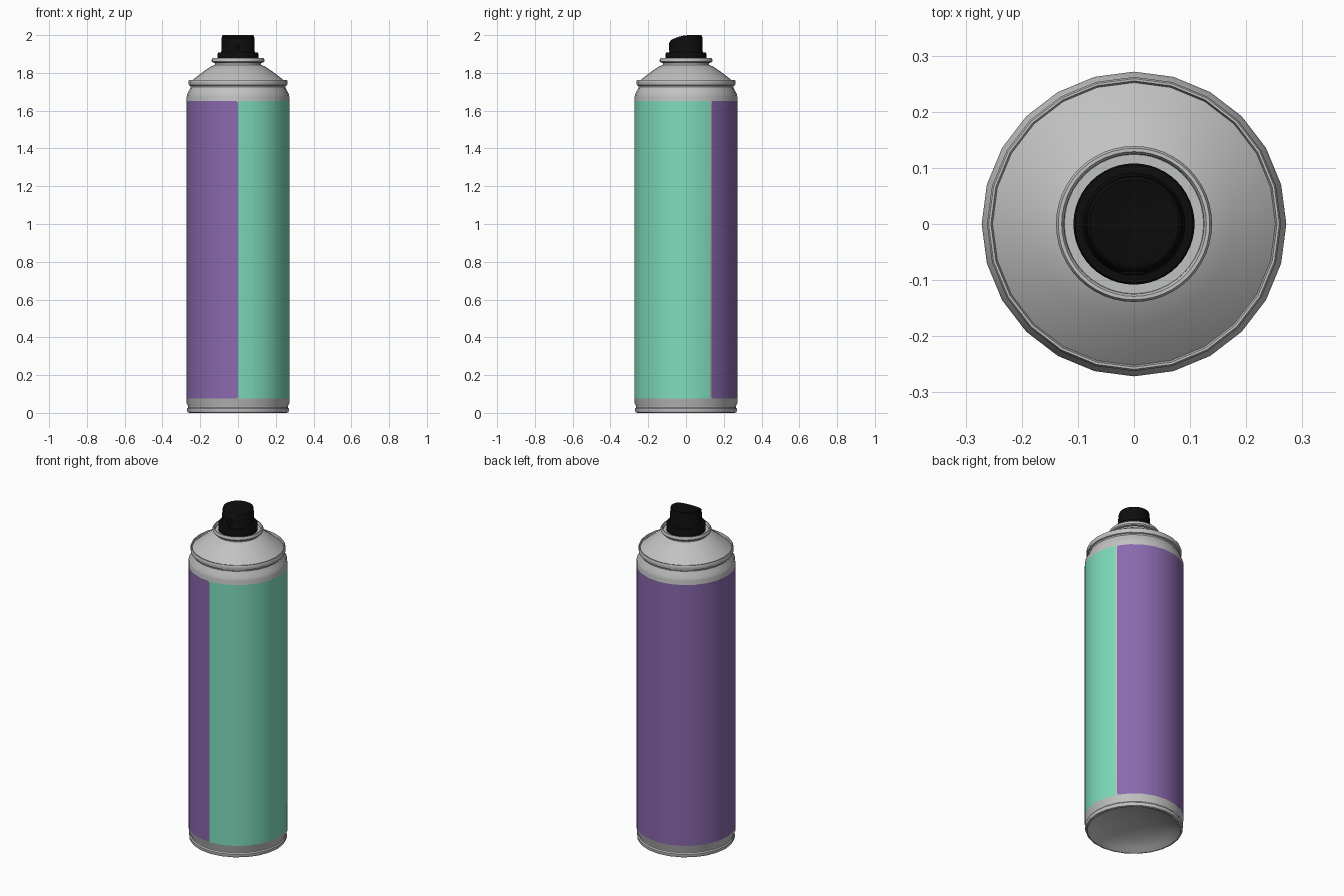
import bpy, bmesh, math

if "Cube" in bpy.data.objects:
    bpy.data.objects.remove(bpy.data.objects["Cube"])

SIDES = 24
STEP = 2 * math.pi / SIDES


def material(name, rgb):
    m = bpy.data.materials.new(name)
    m.diffuse_color = (*rgb, 1)
    m.use_nodes = True
    m.node_tree.nodes["Principled BSDF"].inputs["Base Color"].default_value = m.diffuse_color
    return m


METAL = material("brushed_metal_grey", (0.53, 0.54, 0.53))
PURPLE = material("label_purple", (0.25, 0.14, 0.42))
GREEN = material("label_mint", (0.21, 0.72, 0.50))
BLACK = material("cap_black", (0.004, 0.004, 0.004))


def finish(name, bm, mat, angle=35):
    me = bpy.data.meshes.new(name)
    bm.to_mesh(me)
    bm.free()
    me.materials.append(mat)
    ob = bpy.data.objects.new(name, me)
    bpy.context.collection.objects.link(ob)
    me.shade_smooth()
    me.set_sharp_from_angle(angle=math.radians(angle))
    return ob


def lathe(name, profile, mat, sides=SIDES, shape=None, angle=35):
    """Spin (radius, z) points about z; shape(x, y, z) may adjust the height."""
    bm = bmesh.new()
    rings = []
    for r, z in profile:
        ring = []
        for i in range(1 if r == 0 else sides):
            a = 2 * math.pi * i / sides
            x, y = r * math.cos(a), r * math.sin(a)
            ring.append(bm.verts.new((x, y, shape(x, y, z) if shape else z)))
        rings.append(ring)
    for lo, hi in zip(rings, rings[1:]):
        for i in range(sides):
            j = (i + 1) % sides
            if len(lo) == 1:
                bm.faces.new((lo[0], hi[j], hi[i]))
            elif len(hi) == 1:
                bm.faces.new((lo[i], lo[j], hi[0]))
            else:
                bm.faces.new((lo[i], lo[j], hi[j], hi[i]))
    return finish(name, bm, mat, angle)


def label(name, start, end, mat, r=0.2725, z0=0.075, z1=1.652, corner=0.012):
    """Thin wrap over the body facets, with clipped corners at both ends."""
    bm = bmesh.new()
    cols = [(start, corner), (start + 1.5, 0)]
    cols += [(a, 0) for a in range(-90, 271, 15) if start + 2 < a < end - 2]
    cols += [(end - 1.5, 0), (end, corner)]
    prev = None
    for deg, cut in cols:
        a = math.radians(deg)
        local = (a % STEP) - STEP / 2
        rr = r * math.cos(STEP / 2) / math.cos(local)
        x, y = rr * math.cos(a), rr * math.sin(a)
        cur = (bm.verts.new((x, y, z0 + cut)), bm.verts.new((x, y, z1 - cut)))
        if prev:
            bm.faces.new((prev[0], cur[0], cur[1], prev[1]))
        prev = cur
    return finish(name, bm, mat)


# Can body: concave base, bottom rim, straight wall, shoulder and top seam
lathe("can_body", [
    (0, 0.065), (0.09, 0.059), (0.17, 0.042), (0.23, 0.018), (0.25, 0.003),
    (0.257, 0.0), (0.266, 0.003), (0.269, 0.012), (0.269, 0.022),
    (0.264, 0.029), (0.264, 0.036), (0.2715, 0.05), (0.2715, 1.675),
    (0.268, 1.69), (0.257, 1.71), (0.251, 1.725), (0.253, 1.732),
    (0.260, 1.735), (0.262, 1.745), (0.262, 1.757), (0.259, 1.763),
    (0.255, 1.763), (0.252, 1.752)], METAL)

# Domed top
lathe("dome_top", [(0.252, 1.752), (0.236, 1.766), (0.206, 1.79), (0.176, 1.812),
                   (0.146, 1.832), (0.122, 1.843)], METAL)

# Valve collar with rolled lip and recessed floor
lathe("valve_collar", [
    (0.122, 1.838), (0.122, 1.853), (0.134, 1.855), (0.139, 1.861), (0.139, 1.871),
    (0.135, 1.878), (0.129, 1.878), (0.125, 1.872), (0.124, 1.862), (0, 1.862)],
    METAL, 48)


# Spray cap: stepped skirt, button sloping down to the front with a finger dip
def cap_height(x, y, z):
    if z < 1.95:
        return z
    slope = max(0.0, (0.02 - y) / 0.11)
    return z - 0.032 * slope ** 2


lathe("spray_cap", [
    (0.104, 1.863), (0.108, 1.866), (0.108, 1.902), (0.105, 1.907), (0.091, 1.909),
    (0.088, 1.916), (0.086, 1.99), (0.084, 1.997), (0.079, 2.0), (0.070, 1.998),
    (0.05, 1.992), (0.025, 1.988), (0, 1.987)], BLACK, 48, cap_height)

# Nozzle disc on the front of the cap
nozzle = lathe("nozzle", [(0.022, -0.01), (0.022, 0.006), (0.018, 0.008),
                          (0.008, 0.008), (0.006, 0.004), (0, 0.004)], BLACK, 24)
nozzle.location = (0, -0.083, 1.94)
nozzle.rotation_euler = (math.radians(90), 0, 0)

# Two-colour label, with a narrow bare seam at the back right
label("label_green", -90, 28, GREEN, corner=0)
label("label_purple", 29.7, 270, PURPLE)
bpy.data.objects["label_purple"].data.update()
